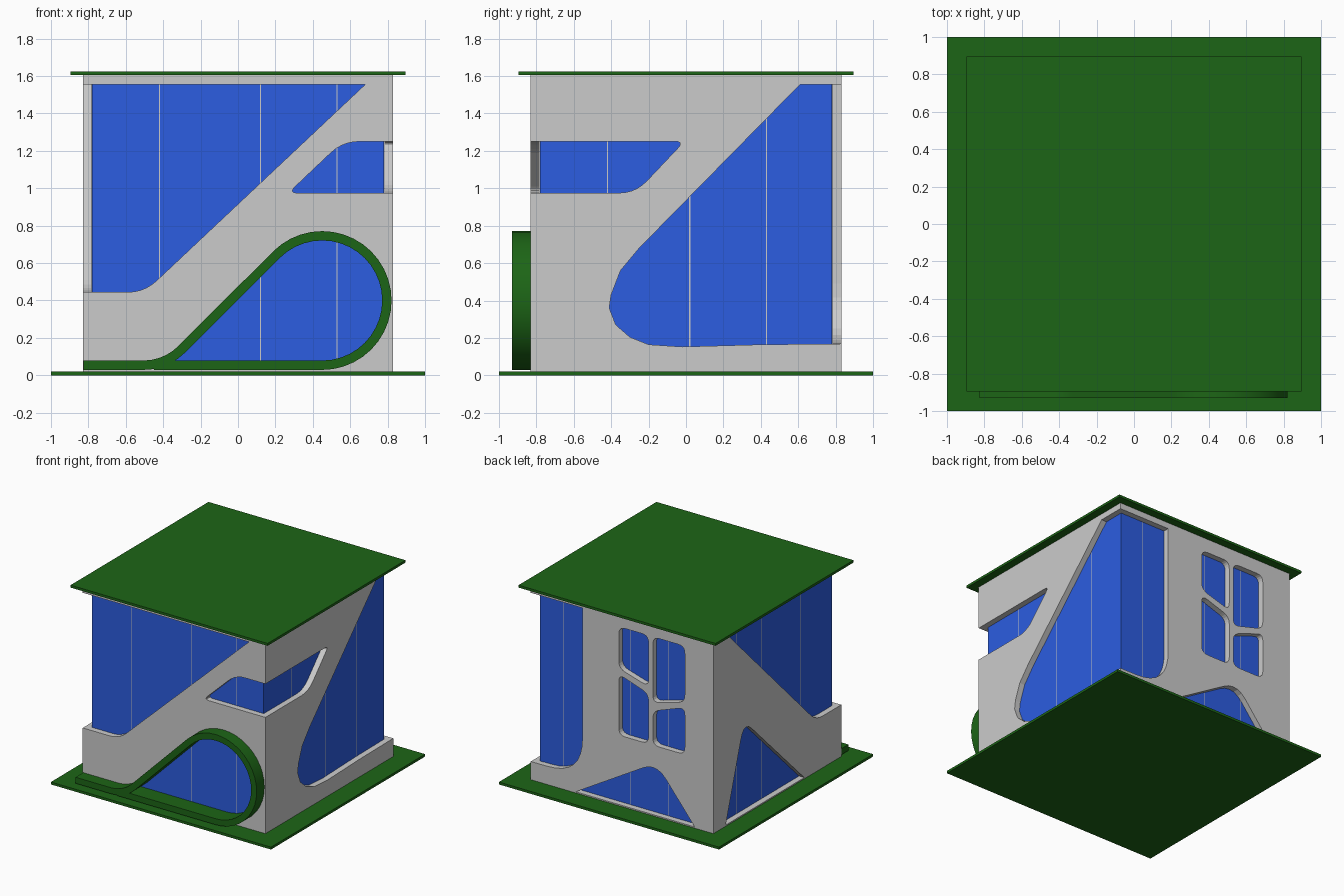
import bpy, bmesh
from math import sin, cos, radians
from mathutils import Vector

if "Cube" in bpy.data.objects:
    bpy.data.objects.remove(bpy.data.objects["Cube"])


def material(name, rgb):
    m = bpy.data.materials.new(name)
    m.diffuse_color = (*rgb, 1)
    m.use_nodes = True
    m.node_tree.nodes["Principled BSDF"].inputs["Base Color"].default_value = m.diffuse_color
    return m


GREEN = material("green", (0.012, 0.13, 0.008))
BLUE = material("blue", (0.025, 0.11, 0.75))
W, G = 0.83, 0.78          # wall outer face, glass face

# maps (position along the wall, distance from centre, height) to space
SIDES = {
    "front": lambda u, d, z: (u, -d, z),
    "back": lambda u, d, z: (u, d, z),
    "right": lambda u, d, z: (d, u, z),
    "left": lambda u, d, z: (-d, u, z),
}


def finish(name, bm, mat=None):
    bmesh.ops.recalc_face_normals(bm, faces=bm.faces)
    me = bpy.data.meshes.new(name)
    bm.to_mesh(me)
    bm.free()
    ob = bpy.data.objects.new(name, me)
    bpy.context.collection.objects.link(ob)
    if mat:
        me.materials.append(mat)
    return ob


def add_box(bm, lo, hi):
    r = bmesh.ops.create_cube(bm, size=1)
    for v in r["verts"]:
        v.co = [l + (c + 0.5) * (h - l) for c, l, h in zip(v.co, lo, hi)]


def box(name, lo, hi, mat=None):
    bm = bmesh.new()
    add_box(bm, lo, hi)
    return finish(name, bm, mat)


def prism(name, side, pts, d0, d1):
    bm = bmesh.new()
    f = SIDES[side]
    a = [bm.verts.new(f(u, d0, z)) for u, z in pts]
    b = [bm.verts.new(f(u, d1, z)) for u, z in pts]
    bm.faces.new(a)
    bm.faces.new(b)
    for i in range(len(a)):
        j = (i + 1) % len(a)
        bm.faces.new((a[i], a[j], b[j], b[i]))
    return finish(name, bm)


def rounded(corners, n=5):
    """Round each (u, z, trim length) corner; trim 0 stays sharp."""
    out = []
    for i, (u, z, t) in enumerate(corners):
        p = Vector((u, z))
        if not t:
            out.append(p)
            continue
        q = Vector(corners[i - 1][:2])
        r = Vector(corners[(i + 1) % len(corners)][:2])
        a, b = p + (q - p).normalized() * t, p + (r - p).normalized() * t
        for k in range(n + 1):
            s = k / n
            out.append(a * (1 - s) ** 2 + p * 2 * s * (1 - s) + b * s * s)
    return out


# base and roof plates
box("base_plate", (-1, -1, 0), (1, 1, 0.02), GREEN)
box("roof_plate", (-0.895, -0.895, 1.605), (0.895, 0.895, 1.625), GREEN)

# teardrop loop on the front: centre line of the green band
CX, CZ, R = 0.45, 0.4, 0.346
arc = [(CX + R * cos(radians(a)), CZ + R * sin(radians(a)))
       for a in range(135, -91, -9)]
bend = [(-0.506 + 0.29 * sin(radians(a)), 0.344 - 0.29 * cos(radians(a)))
        for a in range(0, 46, 9)]
path = [Vector(p) for p in [(-0.825, 0.054)] + bend + arc + [(-0.45, 0.054)]]

# openings in the walls
T = 1.555
E = 0.92                   # runs past the corner
openings = [
    ("front", rounded([(-E, T, 0), (0.68, T, 0), (-0.5, 0.445, 0.09), (-E, 0.445, 0)])),
    ("left", rounded([(-E, T, 0), (0.62, T, 0), (-0.5, 0.445, 0.09), (-E, 0.445, 0)])),
    ("front", rounded([(E, 1.25, 0), (0.56, 1.25, 0.09), (0.27, 0.975, 0.05), (E, 0.975, 0)])),
    ("right", rounded([(-E, 1.25, 0), (-0.01, 1.25, 0.05), (-0.27, 0.975, 0.09), (-E, 0.975, 0)])),
    ("right", [(E, T), (0.61, T), (-0.25, 0.68), (-0.35, 0.56), (-0.4, 0.43),
               (-0.41, 0.36), (-0.375, 0.27), (-0.3, 0.205), (-0.2, 0.165),
               (-0.02, 0.153), (0.4, 0.165), (E, 0.17)]),
    ("back", rounded([(E, T, 0), (0.36, T, 0), (0.36, 0.17, 0.32), (E, 0.17, 0)], 8)),
    ("back", rounded([(0.42, 0.03, 0), (-0.31, 0.46, 0.14), (-0.66, 0.03, 0)])),
    ("left", rounded([(0.67, 0.03, 0), (0.43, 0.79, 0.14), (-0.35, 0.03, 0)])),
    ("front", arc + [(-0.38, 0.055)]),
]
# four-pane window with a crooked cross bar
panes = [
    [(0.03, 1.49), (-0.24, 1.49), (-0.24, 1.07), (0.03, 1.15)],
    [(-0.28, 1.49), (-0.57, 1.49), (-0.57, 1.03), (-0.28, 0.95)],
    [(0.03, 1.1), (-0.24, 1.01), (-0.24, 0.6), (0.03, 0.6)],
    [(-0.28, 0.88), (-0.57, 0.985), (-0.57, 0.6), (-0.28, 0.6)],
]
openings += [("back", rounded([(u, z, 0.06) for u, z in p])) for p in panes]

# wall shell with the openings cut out
walls = box("walls", (-W, -W, 0.02), (W, W, 1.605))
cutters = [box("inner_cutter", (-G - 0.002, -G - 0.002, -0.1), (G + 0.002, G + 0.002, 1.7))]
cutters += [prism("opening_cutter", s, p, 0.74, 0.9) for s, p in openings]
for c in cutters:
    m = walls.modifiers.new("cut", "BOOLEAN")
    m.object, m.operation, m.solver = c, "DIFFERENCE", "EXACT"
    c.hide_render = True
bpy.context.view_layer.update()
cut = bpy.data.meshes.new_from_object(walls.evaluated_get(bpy.context.evaluated_depsgraph_get()))
walls.modifiers.clear()
walls.data = cut
for c in cutters:
    bpy.data.objects.remove(c)

# green band swept along the teardrop path
bm = bmesh.new()
rings = []
for i, p in enumerate(path):
    t = (path[min(i + 1, len(path) - 1)] - path[max(i - 1, 0)]).normalized()
    if i in (0, 1, len(path) - 1, len(path) - 2):
        t = Vector((1 if i < 2 else -1, 0))
    n = Vector((-t.y, t.x)) * 0.025
    rings.append([bm.verts.new((q.x, y, q.y))
                  for q, y in ((p + n, -0.93), (p - n, -0.93), (p - n, -0.785), (p + n, -0.785))])
for a, b in zip(rings, rings[1:]):
    for k in range(4):
        bm.faces.new((a[k], a[(k + 1) % 4], b[(k + 1) % 4], b[k]))
bm.faces.new(rings[0])
bm.faces.new(rings[-1])
band = finish("teardrop_band", bm, GREEN)

# glass panes on each side, with thin grey mullions between them
splits = {"front": (-0.42, 0.12, 0.53), "right": (-0.42, 0.02, 0.43),
          "back": (-0.39, -0.04, 0.57), "left": (-0.37, 0.14, 0.46)}
for side, cuts in splits.items():
    f = SIDES[side]
    end = G if side in ("front", "back") else G - 0.02
    edges = [-end, *cuts, end]
    glass, bars = bmesh.new(), bmesh.new()
    for i, (a, b) in enumerate(zip(edges, edges[1:])):
        a += 0.003 if i else 0
        b -= 0.003 if i < 3 else 0
        for bm, u0, u1 in ((glass, a, b), (bars, b, b + 0.006)):
            if bm is bars and i == 3:
                continue
            p, q = f(u0, G - 0.02, 0.02), f(u1, G, 1.6)
            add_box(bm, [min(x) for x in zip(p, q)], [max(x) for x in zip(p, q)])
    finish(side + "_glass", glass, BLUE)
    finish(side + "_mullions", bars)

# smooth the curved band, keep its edges sharp
bpy.ops.object.select_all(action="DESELECT")
band.select_set(True)
bpy.context.view_layer.objects.active = band
bpy.ops.object.shade_smooth_by_angle(angle=radians(30))
